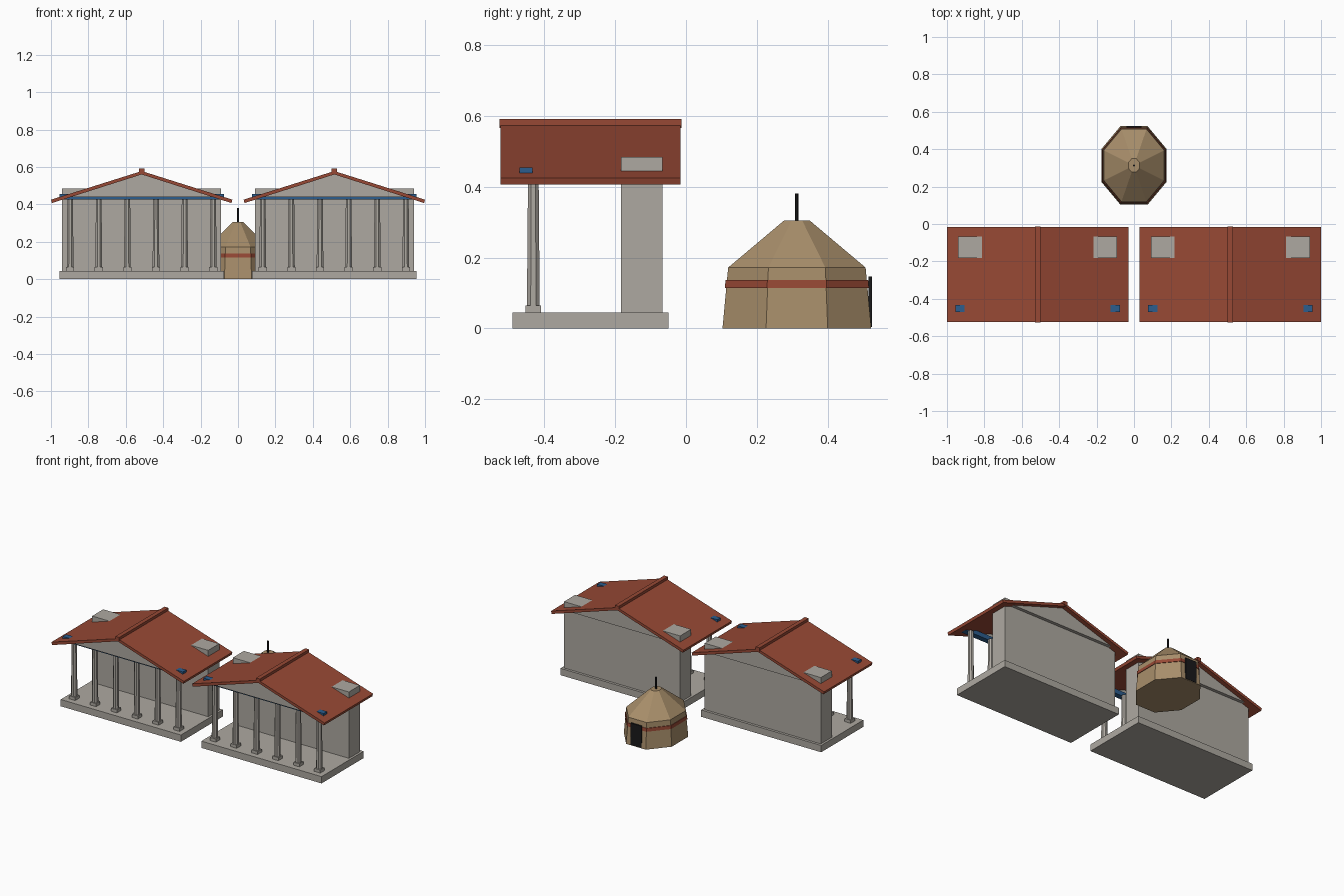
import bpy, bmesh
from math import pi, cos, sin

cube = bpy.data.objects.get("Cube")
if cube:
    bpy.data.objects.remove(cube)


def material(name, rgb):
    mat = bpy.data.materials.new(name)
    mat.use_nodes = True
    colour = (*rgb, 1)
    mat.diffuse_color = colour
    mat.node_tree.nodes["Principled BSDF"].inputs["Base Color"].default_value = colour
    return mat


STONE = material("grey_stone", (0.42, 0.395, 0.355))
TILE = material("red_tile", (0.31, 0.066, 0.035))
BLUE = material("blue_paint", (0.025, 0.11, 0.27))
FELT = material("tan_felt", (0.39, 0.27, 0.145))
BLACK = material("black", (0.01, 0.01, 0.011))


def finish(name, bm, mat):
    bmesh.ops.recalc_face_normals(bm, faces=bm.faces)
    mesh = bpy.data.meshes.new(name)
    bm.to_mesh(mesh)
    bm.free()
    mesh.materials.append(mat)
    obj = bpy.data.objects.new(name, mesh)
    bpy.context.collection.objects.link(obj)
    return obj


def loft(name, rings, mat):
    """Closed solid through a list of equal-sized point rings."""
    bm = bmesh.new()
    loops = [[bm.verts.new(p) for p in ring] for ring in rings]
    n = len(loops[0])
    for a, b in zip(loops, loops[1:]):
        for i in range(n):
            j = (i + 1) % n
            bm.faces.new((a[i], a[j], b[j], b[i]))
    bm.faces.new(loops[0][::-1])
    bm.faces.new(loops[-1])
    return finish(name, bm, mat)


def prism(name, profile, y0, y1, mat):
    """Front outline (x, z) carried from y0 to y1."""
    return loft(name, [[(x, y, z) for x, z in profile] for y in (y0, y1)], mat)


def box(name, x0, x1, y0, y1, z0, z1, mat):
    return prism(name, [(x0, z0), (x1, z0), (x1, z1), (x0, z1)], y0, y1, mat)


def octagon(cx, cy, rx, ry, z):
    """Octagon with flat sides at distance rx and ry from its centre."""
    k = 1 / cos(pi / 8)
    angles = [(i + 0.5) * pi / 4 for i in range(8)]
    return [(cx + rx * k * cos(a), cy + ry * k * sin(a), z) for a in angles]


# Pillared halls
APEX, EAVE, HALF = 0.578, 0.425, 0.485
THICK = 0.018
SLOPE = (APEX - EAVE) / HALF


def hall(side, cx):
    box(side + "_floor_slab", cx - 0.44, cx + 0.44, -0.49, -0.05, 0, 0.045, STONE)
    box(side + "_rear_wall", cx - 0.425, cx + 0.425, -0.183, -0.067, 0.045, 0.484, STONE)
    box(side + "_painted_beam", cx - 0.44, cx + 0.44, -0.47, -0.434, 0.425, 0.455, BLUE)

    # Gable triangles tucked under the roof
    low = 0.44
    reach = (APEX - 0.01 - low) / SLOPE
    gable = [(cx - reach, low), (cx + reach, low), (cx, APEX - 0.01)]
    prism(side + "_front_gable", gable, -0.49, -0.471, STONE)
    prism(side + "_rear_gable", gable, -0.066, -0.045, STONE)

    # Sloping roof and ridge cap
    roof = [(cx - HALF, EAVE), (cx, APEX), (cx + HALF, EAVE),
            (cx + HALF - 0.005, EAVE - THICK), (cx, APEX - THICK),
            (cx - HALF + 0.005, EAVE - THICK)]
    prism(side + "_roof", roof, -0.523, -0.016, TILE)
    box(side + "_ridge_cap", cx - 0.014, cx + 0.014, -0.527, -0.013, 0.566, 0.591, TILE)

    # Row of pillars on square plinths
    y = -0.431
    for i in range(6):
        x = cx + (i - 2.5) * 0.153
        tag = f"{side}_pillar_{i + 1}"
        box(tag + "_plinth", x - 0.022, x + 0.022, y - 0.022, y + 0.022, 0.045, 0.065, STONE)
        loft(tag, [octagon(x, y, 0.018, 0.018, 0.065),
                   octagon(x, y, 0.015, 0.015, 0.43)], STONE)


hall("right_hall", -0.515)
hall("left_hall", 0.515)

# Round tent behind the halls
TY = 0.313
RX, RY = 0.175, 0.21


def tent_ring(z, grow=0.0):
    s = 1 - 0.076 * z / 0.172
    return octagon(0, TY, RX * s + grow, RY * s + grow, z)


loft("tent_walls", [tent_ring(0), tent_ring(0.172)], FELT)
loft("tent_roof", [tent_ring(0.172), octagon(0, TY, 0.03, 0.036, 0.305)], FELT)
loft("tent_band", [tent_ring(0.115, 0.004), tent_ring(0.137, 0.004)], TILE)
loft("tent_pole", [octagon(0, TY, 0.005, 0.005, z) for z in (0.29, 0.381)], BLACK)
box("tent_door", -0.04, 0.04, 0.515, 0.525, 0.004, 0.147, BLACK)
